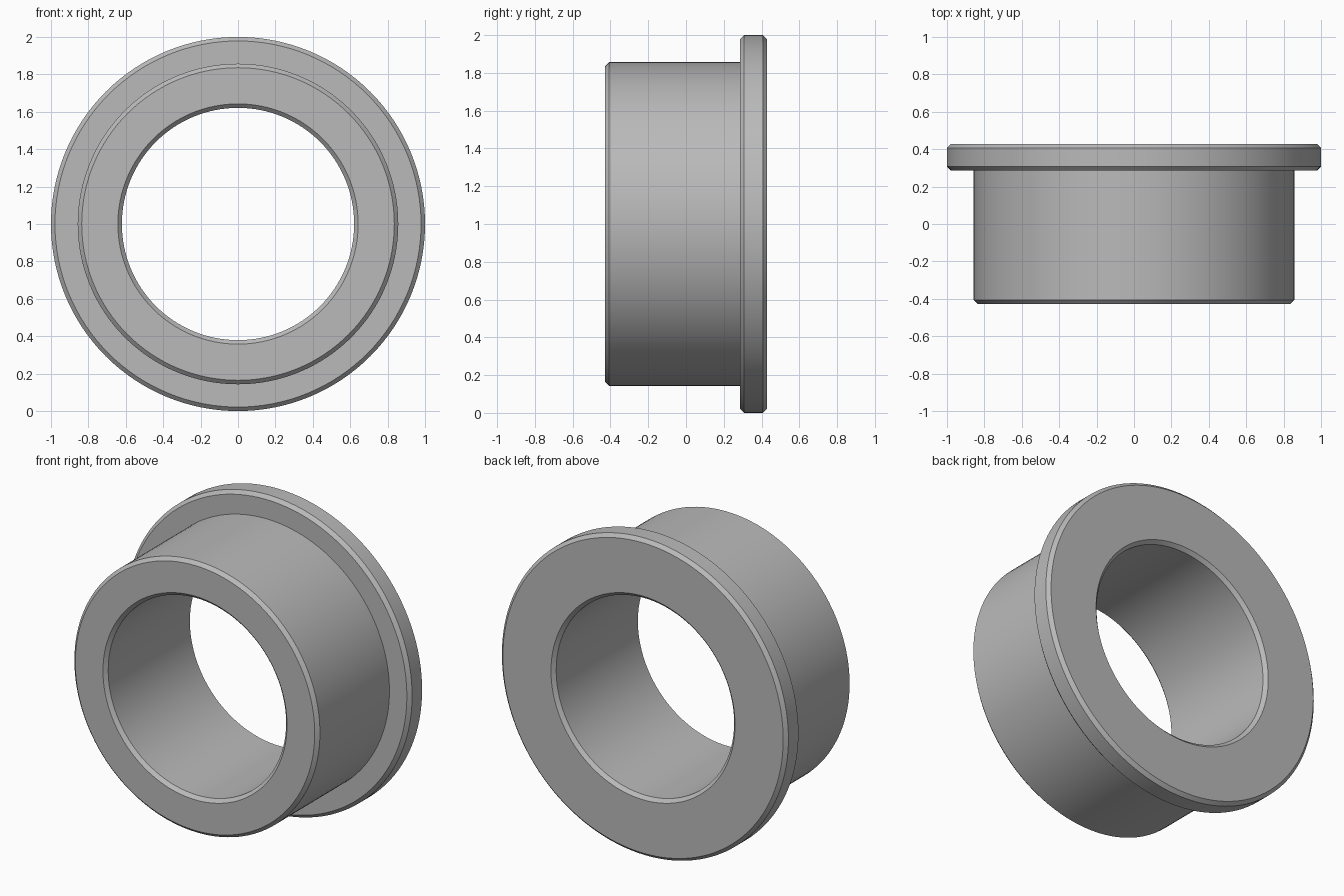
import bpy, bmesh
from math import pi, radians
from mathutils import Matrix, Vector

cube = bpy.data.objects.get("Cube")
if cube:
    bpy.data.objects.remove(cube, do_unlink=True)

# Main dimensions
SEGMENTS = 128
BORE, BODY, FLANGE = 0.621, 0.857, 1.0
FRONT, STEP, BACK = -0.4286, 0.2857, 0.4286
C = 0.0214  # chamfer size

# Plain grey metal
metal = bpy.data.materials.new("grey_metal")
metal.use_nodes = True
colour = (0.49, 0.49, 0.49, 1)
metal.diffuse_color = colour
metal.node_tree.nodes["Principled BSDF"].inputs["Base Color"].default_value = colour

# Closed cross-section of (radius, y): bore, body, then flange
profile = [
    (BORE, BACK - C), (BORE, FRONT + C), (BORE + C, FRONT),
    (BODY - C, FRONT), (BODY, FRONT + C), (BODY, STEP),
    (FLANGE - C, STEP), (FLANGE, STEP + C), (FLANGE, BACK - C),
    (FLANGE - C, BACK), (BORE + C, BACK),
]

# Revolve the section around the y axis
bm = bmesh.new()
verts = [bm.verts.new((r, y, 0)) for r, y in profile]
edges = [bm.edges.new((a, b)) for a, b in zip(verts, verts[1:] + verts[:1])]
bmesh.ops.spin(bm, geom=verts + edges, cent=(0, 0, 0), axis=(0, 1, 0),
               angle=2 * pi, steps=SEGMENTS, use_merge=True)
bmesh.ops.remove_doubles(bm, verts=bm.verts, dist=1e-5)
bmesh.ops.recalc_face_normals(bm, faces=bm.faces)
bmesh.ops.transform(bm, matrix=Matrix.Translation(Vector((0, 0, FLANGE))), verts=bm.verts)

mesh = bpy.data.meshes.new("flanged_bushing")
bm.to_mesh(mesh)
bm.free()
mesh.materials.append(metal)
bushing = bpy.data.objects.new("flanged_bushing", mesh)
bpy.context.collection.objects.link(bushing)

# Smooth round walls with crisp chamfer edges
bpy.ops.object.select_all(action="DESELECT")
bushing.select_set(True)
bpy.context.view_layer.objects.active = bushing
bpy.ops.object.shade_smooth_by_angle(angle=radians(30))
